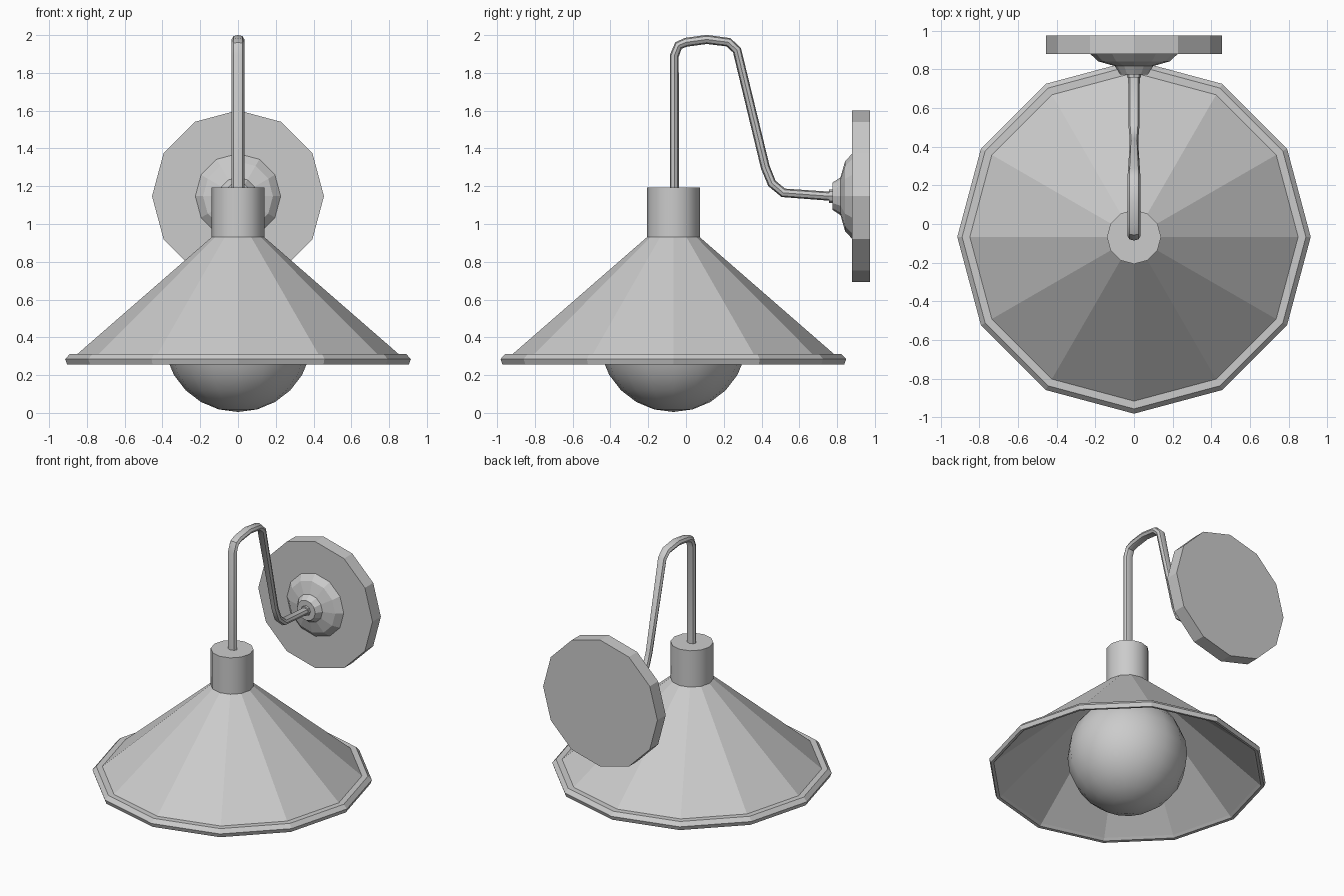
import bpy, bmesh, math
from mathutils import Vector

if "Cube" in bpy.data.objects:
    bpy.data.objects.remove(bpy.data.objects["Cube"])

CY = -0.067   # y of the shade axis


def finish(name, bm, smooth=False):
    bmesh.ops.recalc_face_normals(bm, faces=bm.faces)
    me = bpy.data.meshes.new(name)
    bm.to_mesh(me)
    bm.free()
    ob = bpy.data.objects.new(name, me)
    bpy.context.collection.objects.link(ob)
    if smooth:
        bpy.ops.object.select_all(action='DESELECT')
        ob.select_set(True)
        bpy.context.view_layer.objects.active = ob
        bpy.ops.object.shade_smooth_by_angle(angle=math.radians(40))
    return ob


def bridge(bm, rings, closed):
    """Skin a list of vertex rings; cap the ends, or join last to first."""
    pairs = list(zip(rings, rings[1:]))
    if closed:
        pairs.append((rings[-1], rings[0]))
    for a, b in pairs:
        n = len(a)
        for i in range(n):
            j = (i + 1) % n
            bm.faces.new((a[i], a[j], b[j], b[i]))
    if not closed:
        bm.faces.new(rings[0])
        bm.faces.new(rings[-1])


def lathe(name, profile, place, n=12, smooth=False, closed=False):
    """Spin (radius, height) points; place maps local x, y, height to the world."""
    bm = bmesh.new()
    rings = [[bm.verts.new(place(r * math.cos(math.tau * i / n),
                                 r * math.sin(math.tau * i / n), h))
              for i in range(n)] for r, h in profile]
    bridge(bm, rings, closed)
    return finish(name, bm, smooth)


def upright(x, y, h):
    return (x, CY + y, h)


def on_wall(x, y, h):
    return (x, h, 1.147 + y)


# Conical shade: outer rim bead, outer skin, then inner skin
lathe("shade", [(0.905, 0.257), (0.915, 0.285), (0.89, 0.312), (0.85, 0.312),
                (0.14, 0.93), (0.125, 0.925), (0.87, 0.275), (0.885, 0.26)],
      upright, closed=True)

# Socket cylinder above the shade
lathe("socket", [(0.14, 0.925), (0.14, 1.192)], upright, smooth=True)

# Bulb and its neck, hidden inside the shade
bm = bmesh.new()
bmesh.ops.create_uvsphere(bm, u_segments=16, v_segments=12, radius=0.392)
bulb = finish("bulb", bm, True)
bulb.location = (0, CY, 0.397)
lathe("bulb_neck", [(0.09, 0.75), (0.09, 0.93)], upright, smooth=True)

# Wall plate, stepped boss and arm collar
lathe("wall_plate", [(0.455, 0.88), (0.455, 0.975)], on_wall)
lathe("wall_boss", [(0.228, 0.882), (0.185, 0.842), (0.10, 0.818), (0.072, 0.775)],
      on_wall)
lathe("arm_collar", [(0.035, 0.758), (0.035, 0.78)], on_wall, n=8)

# Gooseneck arm: (y, z, half width in x)
path = [(CY + 0.005, 1.18, 0.034), (CY + 0.005, 1.89, 0.034), (-0.04, 1.945, 0.034),
        (0.0, 1.962, 0.034), (0.11, 1.977, 0.034), (0.225, 1.962, 0.034),
        (0.27, 1.92, 0.032), (0.42, 1.30, 0.022), (0.455, 1.215, 0.024),
        (0.515, 1.165, 0.029), (0.79, 1.145, 0.030)]
pts = [Vector((0, y, z)) for y, z, w in path]
bm = bmesh.new()
rings = []
for k, p in enumerate(pts):
    d_in = (p - pts[max(k - 1, 0)]).normalized()
    d_out = (pts[min(k + 1, len(pts) - 1)] - p).normalized()
    t = (d_in + d_out).normalized()
    side = Vector((0, -t.z, t.y))
    ring = []
    for i in range(8):
        a = math.tau * i / 8
        ring.append(bm.verts.new(p + Vector((path[k][2] * math.cos(a), 0, 0))
                                 + side * 0.024 * math.sin(a)))
    rings.append(ring)
bridge(bm, rings, False)
finish("gooseneck_arm", bm, True)
